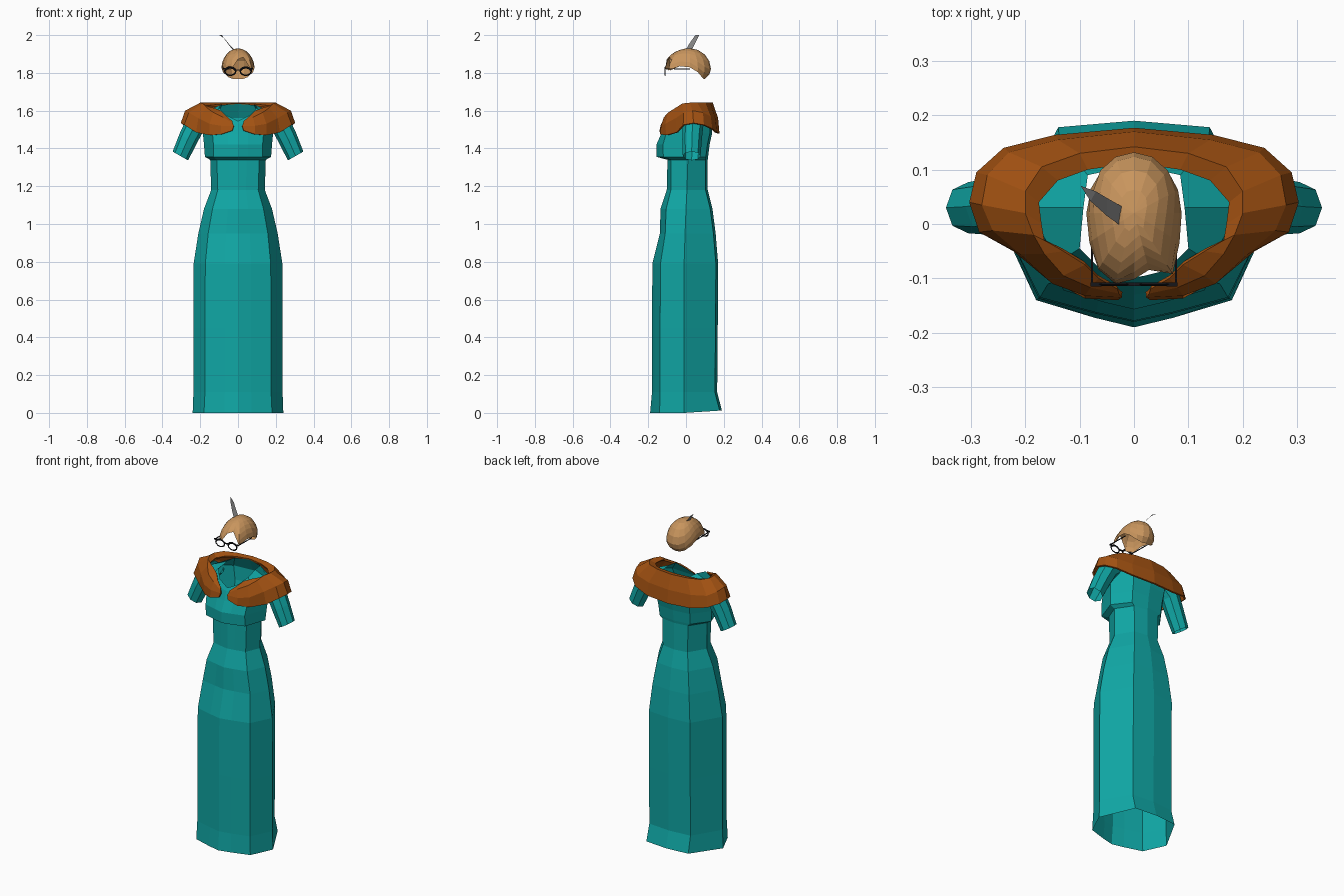
import bpy, bmesh, math
from mathutils import Vector


def material(name, r, g, b):
    m = bpy.data.materials.new(name)
    m.diffuse_color = (r, g, b, 1)
    return m


TEAL = material("teal_cloth", 0.005, 0.38, 0.37)
RUST = material("rust_cloth", 0.37, 0.085, 0.006)
TAN = material("tan_hair", 0.58, 0.30, 0.11)
GREY = material("grey_feather", 0.22, 0.22, 0.22)
BLACK = material("black_frame", 0.008, 0.008, 0.01)


def loft(name, rows, mat, closed=False, mirror=False, thick=0):
    """Skin rows of points with quads."""
    bm = bmesh.new()
    vs = [[bm.verts.new(p) for p in row] for row in rows]
    n = len(rows[0])
    for a, b in zip(vs, vs[1:]):
        for j in range(n if closed else n - 1):
            k = (j + 1) % n
            bm.faces.new((a[j], a[k], b[k], b[j]))
    bmesh.ops.remove_doubles(bm, verts=bm.verts, dist=0.0002)
    me = bpy.data.meshes.new(name)
    bm.to_mesh(me)
    bm.free()
    me.materials.append(mat)
    ob = bpy.data.objects.new(name, me)
    bpy.context.collection.objects.link(ob)
    if mirror:
        ob.modifiers.new("mirror", "MIRROR").merge_threshold = 0.001
    if thick:
        mod = ob.modifiers.new("thickness", "SOLIDIFY")
        mod.thickness, mod.offset = thick, -1
    return ob


def bar(name, p, q, size, mat, mirror=False):
    """Thin square bar between two points."""
    p, q = Vector(p), Vector(q)
    d = (q - p).normalized()
    u = d.cross((0, 0, 1)).normalized()
    w = d.cross(u)
    s = size / 2
    ring = lambda c: [c + u * s + w * s, c - u * s + w * s, c - u * s - w * s, c + u * s - w * s]
    return loft(name, [ring(p), ring(q)], mat, closed=True, mirror=mirror)


# Dress: height, half width, front y, back y, front corner x, corner y, side y
levels = [
    (0.00, .240, -.190, .190, .180, -.140, -.010),
    (0.11, .236, -.180, .165, .175, -.137, -.010),
    (0.45, .236, -.180, .168, .175, -.137, -.010),
    (0.79, .235, -.178, .170, .173, -.135, -.010),
    (0.95, .210, -.138, .157, .158, -.110, -.005),
    (1.08, .180, -.135, .140, .135, -.105, .000),
    (1.18, .142, -.102, .115, .107, -.080, .005),
    (1.34, .147, -.098, .115, .112, -.080, .010),
    (1.355, .175, -.155, .117, .130, -.120, .010),
    (1.42, .180, -.157, .125, .130, -.122, .015),
    (1.48, .186, -.130, .138, .135, -.105, .020),
]
rows = []
for z, w, yf, yb, cx, yc, ys in levels:
    hem = 0.012 if z == 0 else 0
    rows.append([(0, yf, z), (cx * .4, yf + (yc - yf) * .35, z), (cx, yc, z), (w, ys, z),
                 (w * .58, yb - .012, z + hem), (0, yb, z + hem)])
# Shoulder yoke and scooped neckline
rows.append([(0, -.112, 1.53), (.065, -.10, 1.54), (.14, -.07, 1.56),
             (.195, .03, 1.585), (.12, .13, 1.56), (0, .14, 1.56)])
rows.append([(0, -.10, 1.545), (.06, -.085, 1.575), (.10, -.045, 1.615),
             (.093, .03, 1.63), (.085, .09, 1.63), (0, .108, 1.635)])
loft("dress", rows, TEAL, mirror=True)

# Sleeves: open tubes from shoulder to upper arm
rows = []
for c, r in (((.305, .03, 1.36), .047), ((.265, .032, 1.45), .052),
             ((.225, .038, 1.53), .055), ((.175, .04, 1.57), .05)):
    c = Vector(c)
    axis = Vector((-.5, 0, .87))
    u, v = Vector((.87, 0, .5)), Vector((0, 1, 0))
    rows.append([c + u * r * math.cos(t) + v * r * math.sin(t)
                 for t in [math.tau * i / 8 for i in range(8)]])
loft("sleeves", rows, TEAL, closed=True, mirror=True)

# Capelet: cross-sections from the front opening round to the back centre
capelet = [
    [(.030, -.120, 1.545), (.028, -.128, 1.535), (.022, -.135, 1.52), (.030, -.140, 1.495)],
    [(.065, -.100, 1.575), (.080, -.117, 1.565), (.090, -.132, 1.52), (.090, -.137, 1.475)],
    [(.090, -.075, 1.600), (.130, -.095, 1.590), (.150, -.110, 1.53), (.150, -.105, 1.470)],
    [(.130, -.050, 1.615), (.165, -.055, 1.615), (.210, -.055, 1.56), (.222, -.050, 1.485)],
    [(.165, -.030, 1.625), (.185, -.020, 1.638), (.260, -.012, 1.59), (.285, -.015, 1.525)],
    [(.170, .000, 1.625), (.200, .020, 1.642), (.280, .035, 1.60), (.303, .040, 1.535)],
    [(.175, .040, 1.625), (.200, .060, 1.642), (.270, .090, 1.59), (.290, .095, 1.525)],
    [(.140, .080, 1.630), (.170, .105, 1.642), (.230, .132, 1.57), (.240, .140, 1.505)],
    [(.085, .100, 1.635), (.100, .130, 1.642), (.140, .155, 1.56), (.145, .164, 1.485)],
    [(0, .112, 1.638), (0, .142, 1.642), (0, .170, 1.56), (0, .177, 1.480)],
]
loft("capelet", capelet, RUST, mirror=True, thick=0.01)

# Hair: open cap whose rim drops at the back and parts at the front
rim = [62, 55, 95, 82, 85, 102, 125, 135, 135, 135, 125, 102, 85, 82, 95, 90]
reach = [1, 1, 1.15, 1.04] + [1] * 9 + [1.02, 1.06, 1.02]
rows = []
for k in range(7):
    row = []
    for i, (deg, s) in enumerate(zip(rim, reach)):
        a = math.tau * i / 16
        phi = math.radians(deg) * (1 - k / 6)
        s = 1 + (s - 1) * (1 - k / 6)
        r, c = math.sin(phi), math.cos(phi)
        ry = .138 if math.cos(a) > 0 else .112
        row.append((.088 * s * r * math.sin(a), .02 - ry * s * r * math.cos(a),
                    1.82 + c * (.11 if c > 0 else .075)))
    rows.append(row)
loft("hair", rows, TAN, closed=True)

# Feather tucked into the hair
loft("feather", [[(-.022, -.005, 1.915), (-.022, .032, 1.925)],
                 [(-.050, .015, 1.950), (-.050, .048, 1.955)],
                 [(-.080, .042, 1.990), (-.070, .060, 1.980)],
                 [(-.085, .050, 2.000), (-.098, .070, 2.000)]], GREY)

# Glasses: two rims, bridge, brow hinges and temple arms
rows = []
for j in range(5):
    b = math.tau * j / 4
    row = []
    for i in range(12):
        a = math.tau * i / 12
        h = .004 if math.sin(a) < .3 else .006
        row.append((.041 + math.cos(a) * (.029 + h * math.cos(b)), -.111 + .003 * math.sin(b),
                    1.808 + math.sin(a) * (.021 + h * math.cos(b))))
    rows.append(row)
loft("glasses_rims", rows, BLACK, closed=True, mirror=True)
bar("glasses_bridge", (-.014, -.111, 1.815), (.014, -.111, 1.815), .006, BLACK)
bar("glasses_hinges", (.060, -.111, 1.823), (.080, -.111, 1.823), .007, BLACK, mirror=True)
bar("glasses_arms", (.077, -.111, 1.822), (.077, .02, 1.820), .004, BLACK, mirror=True)
